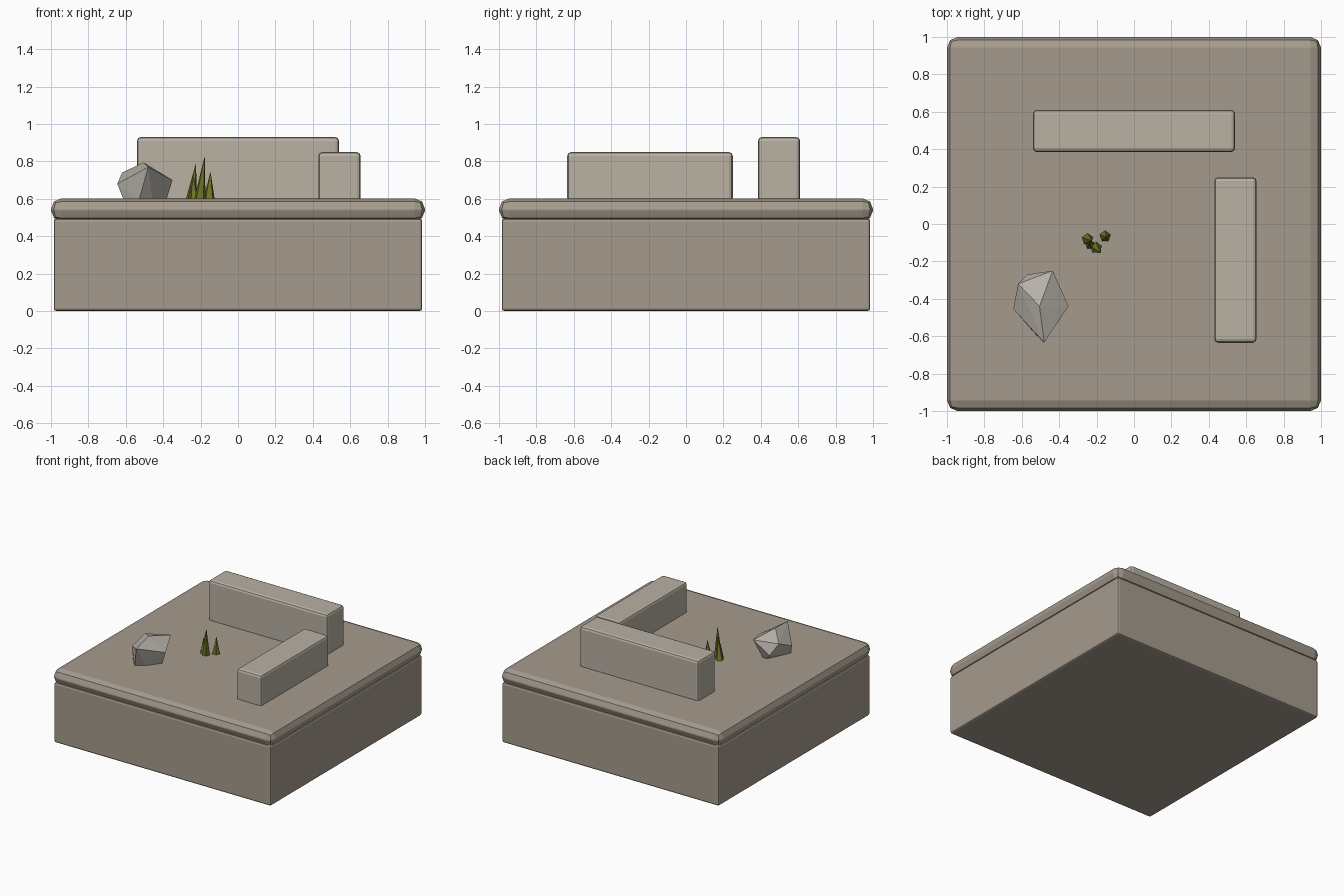
import bpy, bmesh
from mathutils import Vector

if "Cube" in bpy.data.objects:
    bpy.data.objects.remove(bpy.data.objects["Cube"])


def material(name, rgb):
    m = bpy.data.materials.new(name)
    m.diffuse_color = (*rgb, 1)
    m.use_nodes = True
    m.node_tree.nodes["Principled BSDF"].inputs["Base Color"].default_value = m.diffuse_color
    return m


STONE = material("stone", (0.38, 0.33, 0.27))
PALE = material("pale_stone", (0.48, 0.44, 0.37))
ROCK = material("rock_grey", (0.48, 0.45, 0.40))
GRASS = material("grass_green", (0.16, 0.19, 0.02))


def finish(bm, name, mat):
    bmesh.ops.recalc_face_normals(bm, faces=bm.faces[:])
    mesh = bpy.data.meshes.new(name)
    bm.to_mesh(mesh)
    bm.free()
    mesh.materials.append(mat)
    ob = bpy.data.objects.new(name, mesh)
    bpy.context.collection.objects.link(ob)
    return ob


def block(name, lo, hi, bevel, mat):
    """Box between two corners with rounded edges."""
    lo, hi = Vector(lo), Vector(hi)
    bm = bmesh.new()
    bmesh.ops.create_cube(bm, size=1)
    bmesh.ops.scale(bm, vec=hi - lo, verts=bm.verts)
    bmesh.ops.translate(bm, vec=(lo + hi) / 2, verts=bm.verts)
    ob = finish(bm, name, mat)
    mod = ob.modifiers.new("rounded_edges", "BEVEL")
    mod.width = bevel
    mod.segments = 2
    return ob


def blade(name, base, tip, radius):
    """Five-sided cone leaning from base to tip."""
    bm = bmesh.new()
    bmesh.ops.create_cone(bm, cap_ends=True, segments=5, radius1=radius,
                          radius2=0, depth=1)
    bmesh.ops.remove_doubles(bm, verts=bm.verts, dist=1e-5)
    base, tip = Vector(base), Vector(tip)
    for v in bm.verts:
        t = v.co.z + 0.5
        p = base.lerp(tip, t)
        v.co = Vector((v.co.x + p.x, v.co.y + p.y, p.z))
    return finish(bm, name, GRASS)


# Ground block with overhanging rounded slab
block("ground_block", (-0.985, -0.985, 0), (0.985, 0.985, 0.495), 0.015, STONE)
block("ground_slab", (-1, -1, 0.48), (1, 1, 0.603), 0.057, STONE)

# Two low ruined walls
block("back_wall", (-0.54, 0.385, 0.585), (0.54, 0.61, 0.93), 0.02, PALE)
block("side_wall", (0.43, -0.635, 0.585), (0.655, 0.25, 0.85), 0.02, PALE)

# Faceted boulder: hull of a few corner points
corners = [(-0.505, -0.44, 0.795), (-0.48, -0.635, 0.77), (-0.62, -0.32, 0.74),
           (-0.435, -0.25, 0.75), (-0.35, -0.44, 0.70), (-0.57, -0.27, 0.65),
           (-0.645, -0.455, 0.68), (-0.61, -0.49, 0.59), (-0.385, -0.44, 0.59),
           (-0.53, -0.585, 0.59), (-0.455, -0.53, 0.58), (-0.50, -0.31, 0.57)]
bm = bmesh.new()
for c in corners:
    bm.verts.new(c)
hull = bmesh.ops.convex_hull(bm, input=bm.verts[:])
loose = [v for v in bm.verts if not v.link_faces]
bmesh.ops.delete(bm, geom=loose, context="VERTS")
finish(bm, "boulder", ROCK)

# Grass tuft
for i, (b, t, r) in enumerate([
        ((-0.25, -0.08, 0.59), (-0.225, -0.09, 0.79), 0.033),
        ((-0.235, -0.11, 0.59), (-0.24, -0.105, 0.73), 0.028),
        ((-0.205, -0.125, 0.59), (-0.178, -0.155, 0.83), 0.033),
        ((-0.155, -0.065, 0.59), (-0.147, -0.07, 0.745), 0.033)]):
    blade(f"grass_blade_{i + 1}", b, t, r)
